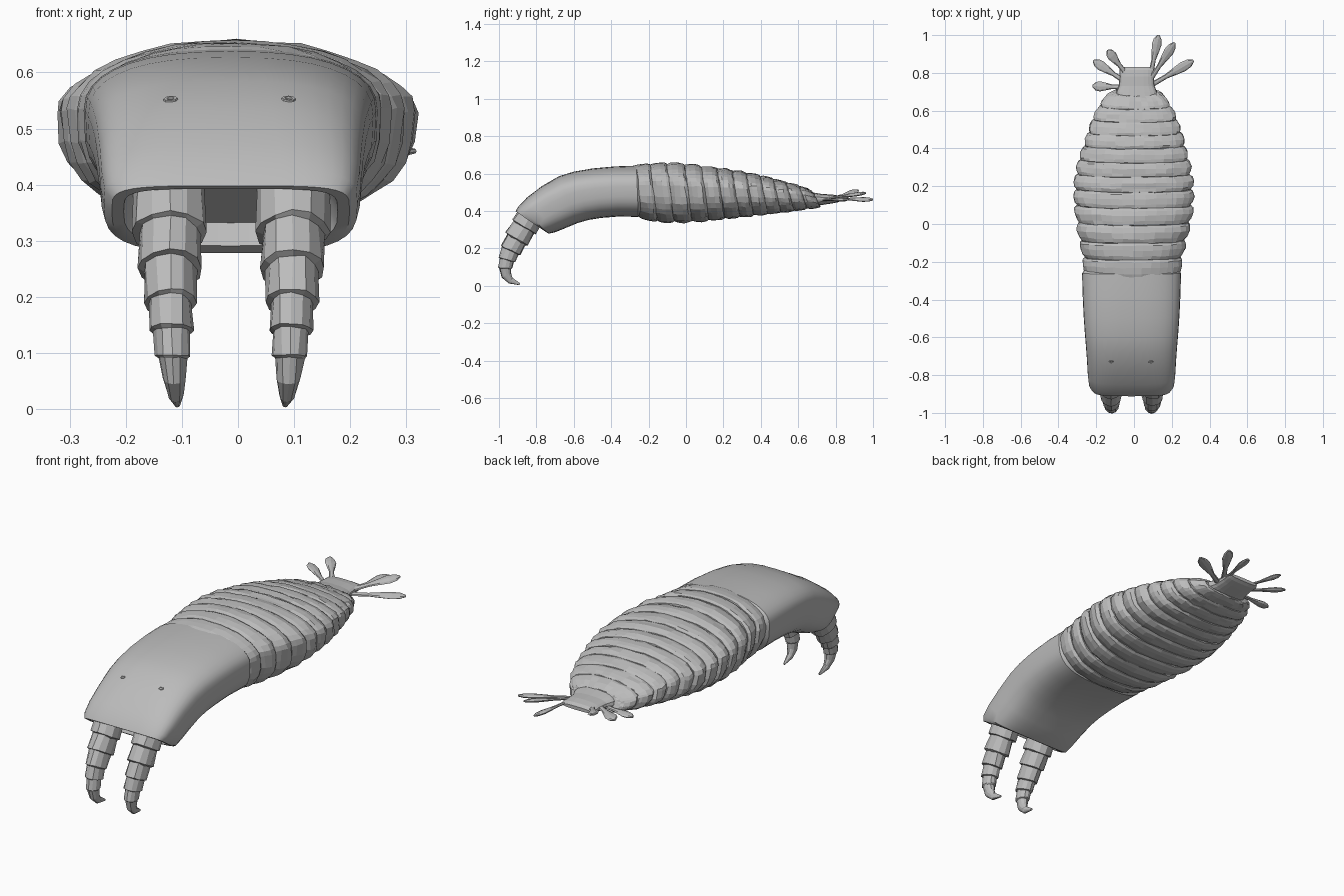
import bpy, bmesh, math, random
from mathutils import Vector

if "Cube" in bpy.data.objects:
    bpy.data.objects.remove(bpy.data.objects["Cube"])

random.seed(4)
grey = bpy.data.materials.new("plain grey")
grey.diffuse_color = (0.5, 0.5, 0.5, 1)
grey.use_nodes = True
grey.node_tree.nodes["Principled BSDF"].inputs["Base Color"].default_value = grey.diffuse_color


def loft(name, groups, smooth=None):
    """Skin each group of rings into a capped tube; all groups share one object."""
    bm = bmesh.new()
    for rings in groups:
        rows = [[bm.verts.new(p) for p in r] for r in rings]
        n = len(rows[0])
        for a, b in zip(rows, rows[1:]):
            for i in range(n):
                bm.faces.new((a[i], a[(i + 1) % n], b[(i + 1) % n], b[i]))
        bm.faces.new(rows[0][::-1])
        bm.faces.new(rows[-1])
    bmesh.ops.recalc_face_normals(bm, faces=bm.faces)
    me = bpy.data.meshes.new(name)
    bm.to_mesh(me)
    bm.free()
    me.materials.append(grey)
    ob = bpy.data.objects.new(name, me)
    bpy.context.collection.objects.link(ob)
    if smooth:
        bpy.ops.object.select_all(action='DESELECT')
        bpy.context.view_layer.objects.active = ob
        ob.select_set(True)
        bpy.ops.object.shade_smooth_by_angle(angle=math.radians(smooth))
    return ob


def section(top, bot, w, cx=0.0, n_up=2.0, n_low=2.6, mid=0.62, sides=32, jitter=0.0):
    """Body cross-section between a top and a bottom (y, z) point."""
    top, bot = Vector((cx, *top)), Vector((cx, *bot))
    pts = []
    for i in range(sides):
        t = 2 * math.pi * i / sides
        c, s = math.cos(t), math.sin(t)
        e = 2 / (n_up if s >= 0 else n_low)
        x = w * math.copysign(abs(c) ** e, c)
        v = mid + ((1 - mid) if s >= 0 else -mid) * abs(s) ** e
        p = bot.lerp(top, v) + Vector((x, 0, 0))
        pts.append(p + Vector([random.uniform(-jitter, jitter) for _ in range(3)]))
    return pts


def interp(table, y):
    """Linear lookup in rows that start with y."""
    for a, b in zip(table, table[1:]):
        if y <= b[0]:
            f = max(0, (y - a[0]) / (b[0] - a[0]))
            return [p + (q - p) * f for p, q in zip(a[1:], b[1:])]
    return list(table[-1][1:])


# Smooth head shield, bending down to a slanted hollow mouth
head_rows = [  # top y, top z, bottom y, bottom z, half width, upper squareness
    (-0.912, 0.398, -0.745, 0.285, 0.212, 4.5),
    (-0.895, 0.425, -0.735, 0.278, 0.226, 4.0),
    (-0.85, 0.472, -0.70, 0.286, 0.232, 3.5),
    (-0.77, 0.533, -0.645, 0.308, 0.236, 3.0),
    (-0.68, 0.585, -0.58, 0.335, 0.242, 2.7),
    (-0.60, 0.61, -0.52, 0.352, 0.248, 2.6),
    (-0.50, 0.627, -0.45, 0.363, 0.254, 2.5),
    (-0.38, 0.638, -0.36, 0.37, 0.259, 2.4),
    (-0.265, 0.642, -0.255, 0.368, 0.262, 2.3),
    (-0.24, 0.62, -0.23, 0.39, 0.245, 2.3)]
rings = [section((a, b), (c, d), w, -0.013, n, 3.2, 0.6, 36) for a, b, c, d, w, n in head_rows]
mid = sum(rings[0], Vector()) / 36
rim = [mid.lerp(p, 0.9) for p in rings[0]]
hollow = [mid.lerp(p, 0.8) + Vector((0, 0.03, 0.035)) for p in rings[0]]
head = loft("head_shield", [[hollow, rim] + rings], 35)

# Overlapping abdomen rings
body = [  # y, top z, bottom z, half width, x centre
    (-0.28, 0.645, 0.36, 0.255, -0.01), (-0.18, 0.655, 0.34, 0.264, -0.008),
    (-0.05, 0.658, 0.335, 0.292, -0.004), (0.08, 0.645, 0.345, 0.315, 0.0),
    (0.20, 0.63, 0.358, 0.318, -0.003), (0.32, 0.61, 0.37, 0.298, 0.0),
    (0.45, 0.583, 0.385, 0.262, 0.003), (0.58, 0.548, 0.402, 0.215, 0.005),
    (0.65, 0.525, 0.412, 0.175, 0.006), (0.70, 0.50, 0.42, 0.13, 0.008)]
edges = [-0.275, -0.18, -0.09, 0.005, 0.095, 0.18, 0.26, 0.335, 0.41, 0.48, 0.55, 0.62, 0.69]
profile = [(-0.08, 0.86), (0.04, 0.95), (0.25, 0.99), (0.6, 1.015), (0.88, 1.0),
           (1.02, 0.96), (1.04, 0.86)]
groups = []
for y0, y1 in zip(edges, edges[1:]):
    seg = []
    for u, k in profile:
        y = y0 + (y1 - y0) * u
        zt, zb, w, cx = interp(body, y)
        zc, h = (zt + zb) / 2, (zt - zb) / 2 * k
        seg.append(section((y - 0.015, zc + h), (y + 0.025, zc - h), w * k, cx,
                           2.0, 2.7, 0.62, 32, 0.003))
    groups.append(seg)
loft("abdomen_segments", groups)

# Flat tail plate
tail = [(0.64, 0.505, 0.42, 0.12), (0.70, 0.495, 0.427, 0.108), (0.73, 0.49, 0.432, 0.095),
        (0.78, 0.488, 0.44, 0.09), (0.815, 0.482, 0.447, 0.092), (0.832, 0.472, 0.455, 0.08)]
loft("tail_plate", [[section((y, a), (y, b), w, 0.014, 2.5, 2.5, 0.5, 20) for y, a, b, w in tail]])

# Paddle-shaped tail fronds: base to tip
fronds = [((-0.06, 0.725, 0.455), (-0.22, 0.73, 0.445)),
          ((-0.05, 0.755, 0.465), (-0.215, 0.865, 0.48)),
          ((-0.045, 0.80, 0.47), (-0.14, 0.92, 0.51)),
          ((0.09, 0.80, 0.465), (0.13, 1.0, 0.46)),
          ((0.09, 0.77, 0.47), (0.215, 0.96, 0.495)),
          ((0.09, 0.735, 0.46), (0.315, 0.865, 0.46))]
shape = [(0, 0.014), (0.35, 0.012), (0.55, 0.02), (0.75, 0.027), (0.9, 0.022), (1, 0.006)]
groups = []
for base, tip in fronds:
    a, b = Vector(base), Vector(tip)
    d = (b - a).normalized()
    side = d.cross(Vector((0.35, 0, 1))).normalized()
    up = side.cross(d)
    groups.append([[a.lerp(b, f) + side * w * math.cos(t) + up * (0.003 + w * 0.25) * math.sin(t)
                    for t in [math.pi * i / 4 for i in range(8)]] for f, w in shape])
loft("tail_fronds", groups)

# Two hooked front legs made of flared joints
path = [  # y, z, radius across, radius along
    (-0.815, 0.40, 0.064, 0.066), (-0.865, 0.315, 0.060, 0.067), (-0.905, 0.25, 0.052, 0.062),
    (-0.938, 0.19, 0.042, 0.052), (-0.957, 0.14, 0.035, 0.042), (-0.966, 0.095, 0.028, 0.034),
    (-0.960, 0.055, 0.021, 0.027), (-0.938, 0.027, 0.014, 0.018), (-0.888, 0.008, 0.005, 0.005)]
for name, cx, s in (("left_front_leg", -0.122, 1), ("right_front_leg", 0.098, -1)):
    rings = []
    for i, (y, z, rx, ry) in enumerate(path):
        p, q = path[max(i - 1, 0)], path[min(i + 1, len(path) - 1)]
        t = Vector((0, q[0] - p[0], q[1] - p[1])).normalized()
        nrm = t.cross(Vector((1, 0, 0)))
        joint = 0 < i < 6
        for k, off in (((1.12, 0.0), (0.92, 0.004)) if joint else ((1.0, 0.0),)):
            ctr = Vector((cx + s * 0.014 * (i / 8) ** 2, y, z)) + t * off
            rings.append([ctr + Vector((rx * k * math.cos(a), 0, 0)) + nrm * ry * k * math.sin(a)
                          + Vector([random.uniform(-1, 1) * rx * 0.05 for _ in range(3)])
                          for a in [math.pi * j / 6 for j in range(12)]])
    low = min(p.z for r in rings for p in r)
    for p in rings[-1]:
        p.z = max(p.z, 0.0)
    loft(name, [rings])

# Tiny almond eyes set on the shield
bpy.context.view_layer.update()
for name, x in (("left_eye", -0.12), ("right_eye", 0.09)):
    hit, pos, nrm, _ = head.ray_cast(Vector((x, -0.73, 1)), Vector((0, 0, -1)))
    v = nrm.cross(Vector((1, 0, 0))).normalized()
    u = v.cross(nrm)
    loft(name, [[[pos + nrm * h + u * r * math.cos(a) + v * r * 0.7 * math.sin(a)
                  for a in [math.pi * j / 4 for j in range(8)]]
                 for r, h in ((0.014, -0.003), (0.012, 0.003), (0.007, 0.003), (0.005, 0.0))]])
